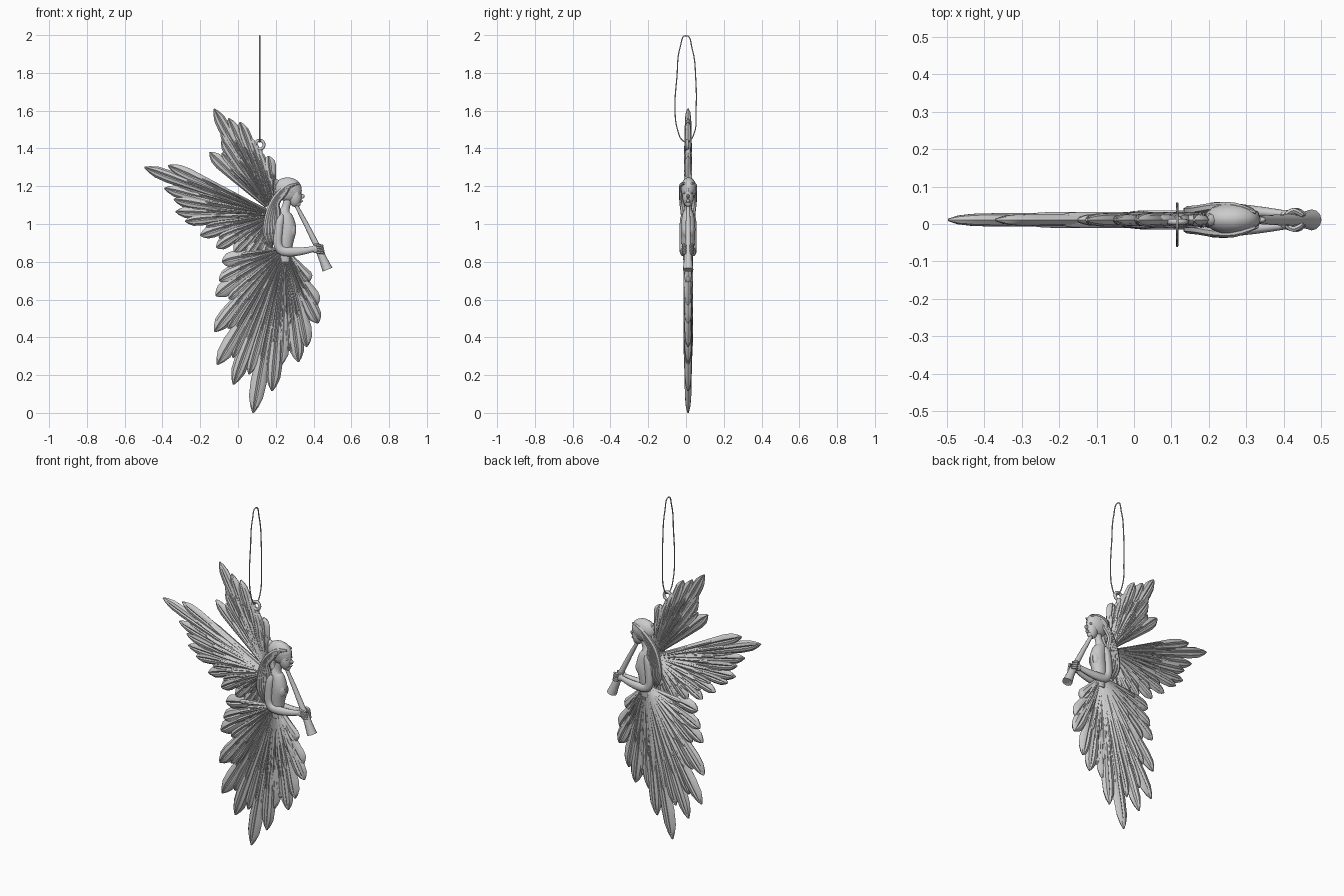
import bpy, bmesh, math, random
from mathutils import Vector

if "Cube" in bpy.data.objects:
    bpy.data.objects.remove(bpy.data.objects["Cube"])

random.seed(4)
C = 0.011  # depth of the ornament's middle plane


def finish(name, bm, angle=35):
    bmesh.ops.recalc_face_normals(bm, faces=bm.faces)
    me = bpy.data.meshes.new(name)
    bm.to_mesh(me)
    bm.free()
    ob = bpy.data.objects.new(name, me)
    bpy.context.collection.objects.link(ob)
    bpy.ops.object.select_all(action='DESELECT')
    ob.select_set(True)
    bpy.context.view_layer.objects.active = ob
    bpy.ops.object.shade_smooth_by_angle(angle=math.radians(angle))
    return ob


def loft(bm, rings):
    vs = [[bm.verts.new(p) for p in r] for r in rings]
    n = len(vs[0])
    for a, b in zip(vs, vs[1:]):
        for i in range(n):
            bm.faces.new((a[i], a[(i + 1) % n], b[(i + 1) % n], b[i]))
    bm.faces.new(vs[0])
    bm.faces.new(vs[-1])


# Feather cross-section: grooved ridge on both faces
SECTION = [(-1, 0), (-.65, .8), (-.2, 1), (0, .6), (.25, 1), (.7, .75),
           (1, 0), (.7, -.75), (.25, -1), (0, -.6), (-.2, -1), (-.65, -.8)]
STATIONS = [(0, .35, .8), (.25, .5, .9), (.55, .75, 1), (.8, 1, 1), (.9, .88, .9), (.96, .5, .65), (1, .1, .2)]


def feather(bm, root, tip, w, t, bend=0):
    r, e = Vector((root[0], C, root[1])), Vector((tip[0], C, tip[1]))
    d = e - r
    side = Vector((d.z, 0, -d.x)).normalized()
    rings = []
    for s, fw, ft in STATIONS:
        p = r + d * s + side * bend * math.sin(math.pi * s)
        rings.append([p + side * u * w * fw + Vector((0, v * t * ft, 0)) for u, v in SECTION])
    loft(bm, rings)


def fan(name, root, tips, w, t, spread):
    bm = bmesh.new()
    root = Vector(root)
    tips = [Vector(p) for p in tips]
    for i, tip in enumerate(tips):
        d = (tip - root).normalized()
        feather(bm, root + d * spread, tip, w, t * (1 if i % 2 else .88), random.uniform(-.008, .008))
        # shorter barbs lying over the main feather
        n = Vector((d.y, -d.x))
        feather(bm, root + d * spread, root.lerp(tip, .72) + n * .012, w * .42, t * 1.2)
        if i + 1 < len(tips):  # filler between neighbours
            nx = tips[i + 1]
            a, b = (tip - root).length, (nx - root).length
            mid = ((tip - root).normalized() + (nx - root).normalized()).normalized()
            feather(bm, root + mid * spread, root + mid * min(a, b) * .9, w * .9, t * .8)
            feather(bm, root + mid * spread, root + mid * min(a, b) * .6, w * .4, t * 1.1)
    return finish(name, bm)


def tube(name, pts, yscale=1, n=10, sub=4, smooth=True, bm=None):
    """Tapered tube through (x, y offset, z, radius) points."""
    own = bm is None
    bm = bmesh.new() if own else bm
    P = [Vector(p) for p in pts]
    path = []
    if smooth:
        Q = [P[0]] + P + [P[-1]]
        for i in range(1, len(Q) - 2):
            a, b, c, d = Q[i - 1:i + 3]
            for k in range(sub):
                s = k / sub
                path.append(.5 * (2 * b + (c - a) * s + (2 * a - 5 * b + 4 * c - d) * s * s + (3 * b - a - 3 * c + d) * s ** 3))
        path.append(P[-1])
    else:
        path = P
    rings = []
    for i, p in enumerate(path):
        t = (path[min(i + 1, len(path) - 1)].xyz - path[max(i - 1, 0)].xyz).normalized()
        u = t.cross(Vector((0, 1, 0))).normalized()
        v = u.cross(t)
        o = Vector((p.x, p.y + C, p.z))
        rings.append([o + p.w * (u * math.cos(k * math.tau / n) + v * yscale * math.sin(k * math.tau / n)) for k in range(n)])
    loft(bm, rings)
    return finish(name, bm, 50) if own else None


def ball(bm, loc, size, seg=16):
    vs = bmesh.ops.create_uvsphere(bm, u_segments=seg, v_segments=10, radius=1)['verts']
    for v in vs:
        v.co = Vector([v.co[i] * size[i] + loc[i] for i in range(3)])


# Wings
fan("upper_wing", (.19, 1.06),
    [(-.15, 1.38), (-.085, 1.45), (-.09, 1.51), (-.127, 1.61), (-.05, 1.56), (.01, 1.54), (.055, 1.46), (.10, 1.39),
     (.16, 1.36), (.195, 1.24)], .034, .018, .05)
fan("left_wing", (.19, 1.05),
    [(-.37, 1.31), (-.495, 1.30), (-.39, 1.19), (-.34, 1.13), (-.33, 1.065), (-.28, 1.015), (-.20, .94),
     (-.115, .875), (-.02, .85), (.045, .825), (.14, .82)], .034, .018, .04)

# Skirt
fan("skirt", (.245, .87),
    [(-.085, .80), (-.10, .70), (-.118, .62), (-.125, .43), (-.11, .255), (-.025, .15), (.08, 0), (.18, .115),
     (.225, .25), (.32, .27), (.365, .35), (.425, .475), (.42, .57), (.375, .69)], .043, .021, .03)

# Torso with neck, bust and waist
tube("torso", [(.25, 0, .80, .03), (.25, 0, .86, .036), (.252, 0, .91, .042), (.262, 0, .97, .046),
               (.255, 0, 1.02, .042), (.245, 0, 1.055, .034), (.252, 0, 1.085, .022), (.265, 0, 1.13, .022)], .85, 14)
bm = bmesh.new()
for s in (-1, 1):
    ball(bm, (.278, C + s * .014, .965), (.03, .02, .042), 12)
finish("bust", bm)

# Head with face, nose, chin and lips
bm = bmesh.new()
ball(bm, (.27, C + .002, 1.178), (.068, .038, .062))
ball(bm, (.302, C, 1.148), (.036, .03, .058))
ball(bm, (.316, C, 1.108), (.017, .016, .017), 10)
ball(bm, (.334, C, 1.122), (.01, .011, .008), 8)
ball(bm, (.34, C, 1.146), (.013, .008, .012), 8)
for s in (-1, 1):
    ball(bm, (.324, C + s * .019, 1.163), (.009, .006, .006), 8)
finish("head", bm)

# Hair cap and flowing locks on both sides
bm = bmesh.new()
ball(bm, (.262, C + .003, 1.187), (.075, .042, .06))
for s in (-1, 1):
    for k in range(6):
        o = k * .016
        tube("", [(.325 - o * .5, s * .02, 1.215 - o * .15, .006), (.27 - o * .3, s * .036, 1.205 - o * .55, .013),
                  (.215 - o * .1, s * .034, 1.16 - o * .6, .015), (.175 + o * .45, s * .027, 1.10 - o * .5, .016),
                  (.15 + o * .75, s * .026, 1.02 - o * .15, .014), (.145 + o * 1.0, s * .026, .94 + o * .2, .011),
                  (.175 + o * .6, s * .02, .87 + o * .35, .003)], .8, 7, 3, bm=bm)
finish("hair", bm)

# Arms and hands holding the horn
for s, name in ((-1, "front"), (1, "back")):
    tube(name + "_arm", [(.232, s * .022, 1.05, .014), (.222, s * .027, 1.02, .022), (.213, s * .029, .95, .023),
                         (.212, s * .028, .89, .023), (.235, s * .027, .858, .024), (.29, s * .024, .853, .024),
                         (.35, s * .02, .858, .019), (.40, s * .015, .868, .015)], .75, 10)
    bm = bmesh.new()
    ball(bm, (.412, C + s * .014, .868), (.027, .013, .022), 10)
    for k in range(4):
        tube("", [(.405 + k * .004, s * .014, .89 - k * .013, .006), (.425 + k * .004, s * .025, .888 - k * .013, .008),
                  (.45 + k * .002, s * .012, .884 - k * .013, .006)], 1, 6, 3, bm=bm)
    finish(name + "_hand", bm)

# Horn
tube("horn", [(.303, 0, 1.112, .007), (.309, 0, 1.10, .012), (.315, 0, 1.085, .010), (.36, 0, 1.0, .013), (.415, 0, .89, .016),
              (.43, 0, .86, .019), (.452, 0, .81, .022), (.468, 0, .772, .026), (.474, 0, .758, .028), (.472, 0, .762, .018)],
     1, 12, smooth=False)

# Hanging ring with its stem
bpy.ops.mesh.primitive_torus_add(major_segments=20, minor_segments=8, major_radius=.023, minor_radius=.008,
                                 location=(.115, C - .005, 1.42), rotation=(math.pi / 2, 0, 0))
bpy.context.object.name = "hanging_ring"
bpy.ops.object.shade_smooth()
tube("ring_stem", [(.115, 0, 1.40, .012), (.12, 0, 1.36, .013), (.13, 0, 1.30, .012)], 1, 8)

# Cord loop
cu = bpy.data.curves.new("cord", 'CURVE')
cu.dimensions = '3D'
cu.bevel_depth = .0035
cu.bevel_resolution = 1
cu.resolution_u = 6
sp = cu.splines.new('BEZIER')
loop = [(0, 1.997), (-.03, 1.94), (-.048, 1.78), (-.058, 1.6), (-.045, 1.5), (-.015, 1.44), (.01, 1.435), (.043, 1.48),
        (.053, 1.6), (.052, 1.76), (.032, 1.93)]
sp.bezier_points.add(len(loop) - 1)
for b, (y, z) in zip(sp.bezier_points, loop):
    b.co = (.115, y, z)
    b.handle_left_type = b.handle_right_type = 'AUTO'
sp.use_cyclic_u = True
bpy.context.collection.objects.link(bpy.data.objects.new("cord", cu))
